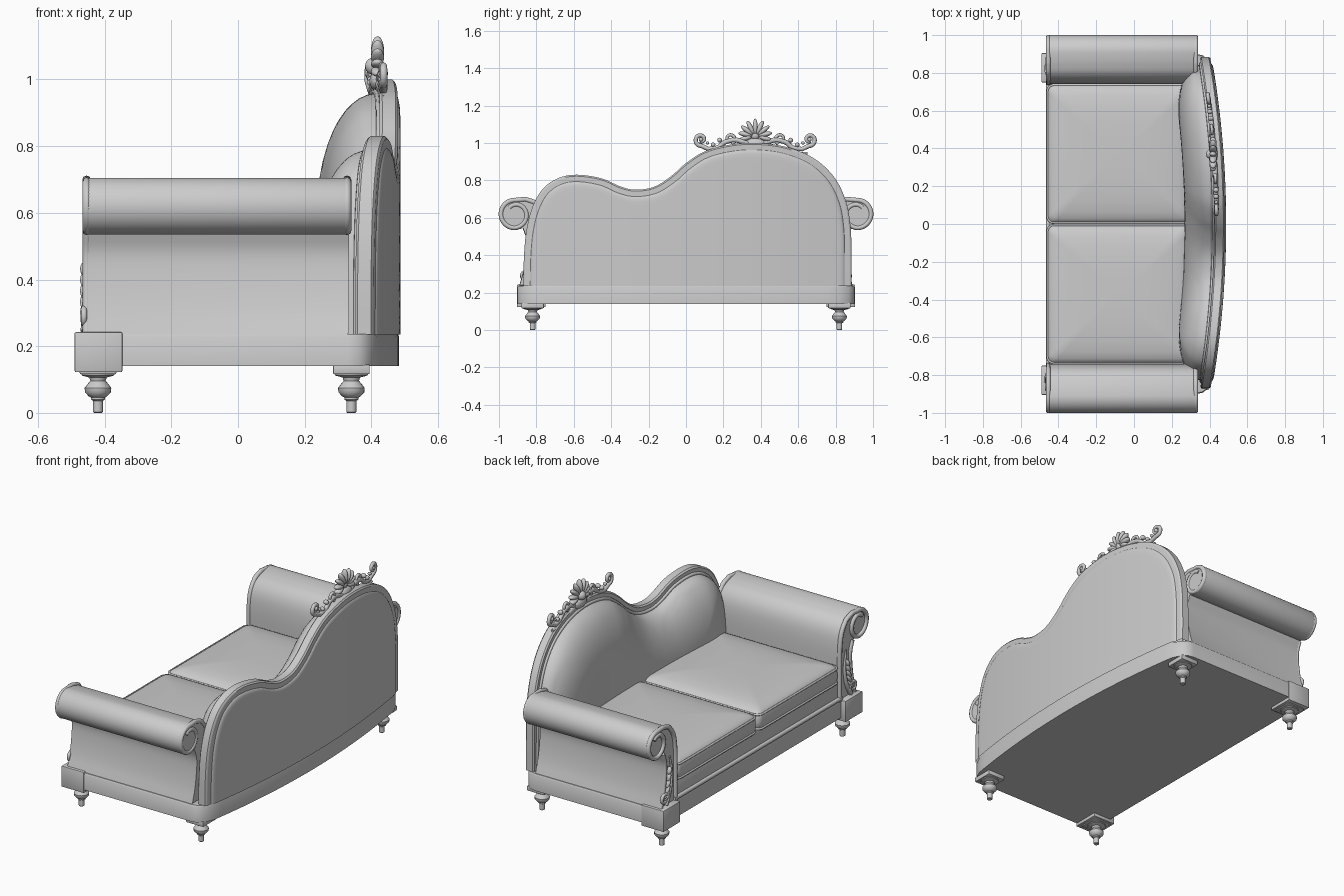
import bpy, bmesh, math
from mathutils import Matrix, Vector

if "Cube" in bpy.data.objects:
    bpy.data.objects.remove(bpy.data.objects["Cube"])

mat = bpy.data.materials.new("plain_grey")
mat.diffuse_color = (0.6, 0.6, 0.6, 1)
mat.use_nodes = True
mat.node_tree.nodes["Principled BSDF"].inputs["Base Color"].default_value = mat.diffuse_color


def finish(ob, angle=40):
    ob.data.materials.append(mat)
    bpy.ops.object.select_all(action='DESELECT')
    ob.select_set(True)
    bpy.context.view_layer.objects.active = ob
    if ob.type == 'CURVE':
        bpy.ops.object.convert(target='MESH')
    bpy.ops.object.shade_smooth_by_angle(angle=math.radians(angle))
    return ob


def from_bm(name, bm, angle=40):
    bmesh.ops.recalc_face_normals(bm, faces=bm.faces)
    me = bpy.data.meshes.new(name)
    bm.to_mesh(me)
    bm.free()
    ob = bpy.data.objects.new(name, me)
    bpy.context.collection.objects.link(ob)
    return finish(ob, angle)


def smooth_path(pts, n=6):
    """Catmull-Rom through the points."""
    P = [Vector(p) for p in pts]
    P = [2 * P[0] - P[1]] + P + [2 * P[-1] - P[-2]]
    out = []
    for a, b, c, d in zip(P, P[1:], P[2:], P[3:]):
        for k in range(n):
            t = k / n
            out.append(0.5 * (2 * b + (c - a) * t + (2 * a - 5 * b + 4 * c - d) * t * t
                              + (3 * b - a - 3 * c + d) * t ** 3))
    return out + [P[-2]]


def loft(name, rings, angle=40):
    """Skin closed rings of equal length and cap both ends."""
    bm = bmesh.new()
    R = [[bm.verts.new(p) for p in r] for r in rings]
    n = len(R[0])
    for a, b in zip(R, R[1:]):
        for i in range(n):
            bm.faces.new((a[i], a[(i + 1) % n], b[(i + 1) % n], b[i]))
    bm.faces.new(R[0])
    bm.faces.new(R[-1])
    return from_bm(name, bm, angle)


def tube(name, pts, r, r_end=None, closed=False):
    cu = bpy.data.curves.new(name, 'CURVE')
    cu.dimensions = '3D'
    cu.bevel_depth = 1
    cu.bevel_resolution = 2
    cu.use_fill_caps = True
    sp = cu.splines.new('POLY')
    sp.points.add(len(pts) - 1)
    r_end = r if r_end is None else r_end
    for i, p in enumerate(pts):
        sp.points[i].co = (*p, 1)
        sp.points[i].radius = r + (r_end - r) * i / len(pts)
    sp.use_cyclic_u = closed
    ob = bpy.data.objects.new(name, cu)
    bpy.context.collection.objects.link(ob)
    return finish(ob, 60)


def blob(name, loc, size, roll=0):
    bm = bmesh.new()
    m = Matrix.Translation(loc) @ Matrix.Rotation(roll, 4, 'X') @ Matrix.Diagonal((*size, 1))
    bmesh.ops.create_uvsphere(bm, u_segments=14, v_segments=8, radius=1, matrix=m)
    return from_bm(name, bm, 80)


def box(name, lo, hi, bevel=0.004):
    bm = bmesh.new()
    lo, hi = Vector(lo), Vector(hi)
    bmesh.ops.create_cube(bm, size=1, matrix=Matrix.Translation((lo + hi) / 2)
                          @ Matrix.Diagonal((*(hi - lo), 1)))
    bmesh.ops.bevel(bm, geom=bm.edges[:], offset=bevel, segments=2, affect='EDGES', profile=0.5)
    return from_bm(name, bm)


def spiral(c, r0, r1, a0, a1, n=28):
    return [Vector((c[0] + (r0 + (r1 - r0) * k / n) * math.cos(math.radians(a0 + (a1 - a0) * k / n)),
                    c[1] + (r0 + (r1 - r0) * k / n) * math.sin(math.radians(a0 + (a1 - a0) * k / n))))
            for k in range(n + 1)]


def bulge(y):
    return 0.08 * (1 - (y / 0.9) ** 2)


# Base rail with a bowed rear and rounded corners
back = [(0.40 + bulge(0.88 * k / 14) + 0.003, 0.88 * k / 14) for k in range(-13, 14)]
plan = [(-0.46, -0.9), (0.33, -0.9), (0.365, -0.893), (0.392, -0.87)] + back + \
       [(0.392, 0.87), (0.365, 0.893), (0.33, 0.9), (-0.46, 0.9)]
loft("base_rail", [[(x * s, y * s, z) for x, y in plan]
                   for s, z in ((1, 0.14), (1, 0.228), (0.994, 0.236))])
box("seat_rail", (-0.45, -0.76, 0.23), (0.38, 0.76, 0.35))
tube("rail_moulding", [(-0.455, -0.76, 0.25), (-0.455, 0.76, 0.25)], 0.012)

# Turned legs and corner blocks
LEG = [(0.012, 0), (0.015, 0.003), (0.015, 0.036), (0.021, 0.04), (0.021, 0.046), (0.028, 0.05),
       (0.039, 0.062), (0.04, 0.075), (0.03, 0.088), (0.023, 0.096), (0.026, 0.106),
       (0.048, 0.112), (0.052, 0.12), (0.052, 0.145)]
for s in (-1, 1):
    for x, nm in ((-0.42, "front"), (0.34, "rear")):
        loft(nm + "_leg", [[(x + r * math.cos(k * math.tau / 20), s * 0.82 + r * math.sin(k * math.tau / 20), z)
                            for k in range(20)] for r, z in LEG])
        box(nm + "_leg_plate", (x - 0.055, s * 0.82 - 0.06, 0.116), (x + 0.055, s * 0.82 + 0.06, 0.145))
    y0, y1 = sorted((s * 0.75, s * 0.904))
    box("corner_block", (-0.49, y0, 0.122), (-0.347, y1, 0.242))

# Scrolled arms
C = (0.915, 0.62)
outer = smooth_path([(0.89, 0.235), (0.868, 0.31), (0.853, 0.4), (0.85, 0.48), (0.871, 0.545)], 4)
roll = spiral(C, 0.085, 0.085, -112, 95, 26)
inner = smooth_path([(0.86, 0.699), (0.80, 0.676), (0.76, 0.625), (0.743, 0.54), (0.74, 0.4), (0.74, 0.235)], 4)
section = outer + roll + inner
for s in (-1, 1):
    mid = Vector((0.87, 0.55))
    rings = []
    for x, sc in ((-0.452, 0.985), (-0.446, 1), (0.325, 1), (0.333, 0.985)):
        rings.append([(x, s * (mid.x + (p.x - mid.x) * sc), mid.y + (p.y - mid.y) * sc) for p in section])
    loft("arm", rings)
    # spiral trim on both ends of each arm
    trim = inner[::-1] + spiral(C, 0.074, 0.074, 95, -90, 24) + spiral(C, 0.074, 0.045, -90, -310, 26)[1:]
    for x, nm in ((-0.454, "arm_front_trim"), (0.327, "arm_rear_trim")):
        tube(nm, [(x, s * (p.x + (0.006 if p.x < 0.8 else 0)), p.y) for p in trim], 0.013)
    tube("arm_outer_trim", [(-0.454, s * (p.x - 0.01), p.y) for p in outer], 0.012)
    # carved leaf on the arm front
    stem = smooth_path([(0.84, 0.245), (0.80, 0.32), (0.785, 0.42), (0.80, 0.51)], 5)
    tube("arm_leaf_stem", [(-0.458, s * p.x, p.y) for p in stem], 0.014, 0.004)
    curl = spiral((0.855, 0.285), 0.034, 0.008, 200, -280)
    tube("arm_leaf_curl", [(-0.462, s * p.x, p.y) for p in curl], 0.011, 0.006)
    for k in range(5):
        blob("arm_leaf", (-0.458, s * (0.832 - 0.006 * k), 0.30 + 0.033 * k),
             (0.016, 0.011, 0.034 - 0.003 * k), s * (0.7 - 0.1 * k))


# Seat cushions with piping
def round_rect(x0, x1, y0, y1, r, z):
    pts = []
    for cx, cy, a in ((x1 - r, y1 - r, 0), (x0 + r, y1 - r, 90), (x0 + r, y0 + r, 180), (x1 - r, y0 + r, 270)):
        pts += [(cx + r * math.cos(math.radians(a + 15 * k)), cy + r * math.sin(math.radians(a + 15 * k)), z)
                for k in range(7)]
    return pts


for s in (-1, 1):
    y0, y1 = sorted((s * 0.004, s * 0.738))
    rows = [(0.03, 0.338), (0.008, 0.345), (0, 0.36), (-0.002, 0.39), (0, 0.425), (0.006, 0.44), (0.025, 0.453),
            (0.06, 0.464), (0.12, 0.473), (0.2, 0.478), (0.3, 0.48)]
    rings = [round_rect(-0.46 + i, 0.30 - i, y0 + i, y1 - i, max(0.035 - i * 0.1, 0.01), z) for i, z in rows]
    loft("seat_cushion", rings, 60)
    for z in (0.352, 0.434):
        tube("cushion_piping", round_rect(-0.459, 0.299, y0 + 0.002, y1 - 0.002, 0.035, z), 0.006, closed=True)

# Backrest outline (y, z): low hump, dip, high hump
OUT = smooth_path([(-0.87, 0.235), (-0.866, 0.4), (-0.852, 0.54), (-0.82, 0.66), (-0.765, 0.755), (-0.68, 0.813),
                   (-0.58, 0.83), (-0.45, 0.81), (-0.35, 0.767), (-0.27, 0.75), (-0.17, 0.766), (-0.08, 0.822),
                   (0.0, 0.892), (0.1, 0.955), (0.23, 0.99), (0.37, 1.0), (0.53, 0.98), (0.68, 0.92),
                   (0.79, 0.82), (0.855, 0.69), (0.88, 0.55), (0.885, 0.4), (0.885, 0.235)], 5)


def inset(d):
    res = []
    for i, p in enumerate(OUT):
        t = (OUT[min(i + 1, len(OUT) - 1)] - OUT[max(i - 1, 0)]).normalized()
        res.append(p + Vector((t.y, -t.x)) * d)
    return res


def sheet(bm, rim, fx, rows=14):
    """Fan of rows from the rim down to the bottom line; fx(y, depth) gives x."""
    grid = []
    for j in range(rows + 1):
        t = (j / rows) ** 1.8
        row = []
        for p in rim:
            q = p.lerp(Vector((p.x * 0.6, 0.235)), t)
            d = min((q - o).length for o in rim)
            row.append(bm.verts.new((fx(q.x, d), q.x, q.y)))
        grid.append(row)
    for a, b in zip(grid, grid[1:]):
        for i in range(len(rim) - 1):
            bm.faces.new((a[i], a[i + 1], b[i + 1], b[i]))
    return grid[0]


def dome(d, w):
    return math.sqrt(max(0, 1 - (1 - min(d / w, 1)) ** 2))


# Backrest frame
bm = bmesh.new()
a = sheet(bm, inset(0.008), lambda y, d: 0.345 + bulge(y))
e1, e2 = ([bm.verts.new((x + bulge(p.x), p.x, p.y)) for p in OUT] for x in (0.353, 0.393))
b = sheet(bm, inset(0.008), lambda y, d: 0.40 + bulge(y))
for u, v in ((a, e1), (e1, e2), (e2, b)):
    for i in range(len(OUT) - 1):
        bm.faces.new((u[i], u[i + 1], v[i + 1], v[i]))
from_bm("back_frame", bm)

# Padded front, slightly raised rear panel and piping
bm = bmesh.new()
sheet(bm, inset(0.042), lambda y, d: 0.347 + bulge(y) - 0.16 * dome(d, 0.3), 18)
from_bm("back_pad", bm, 80)
bm = bmesh.new()
sheet(bm, inset(0.036), lambda y, d: 0.399 + bulge(y) + 0.009 * dome(d, 0.03))
from_bm("rear_panel", bm, 60)
tube("back_piping", [(0.343 + bulge(p.x), p.x, p.y) for p in inset(0.038)], 0.009)

# Carved crest: shell and scrolls on the high hump
Y0 = 0.37


def crest(pts, s):
    return [(0.357 + bulge(Y0 + s * p[0]), Y0 + s * p[0], p[1]) for p in pts]


X0 = 0.352 + bulge(Y0)
for k in range(9):
    ang = math.radians(-15 + 210 * k / 8)
    ln = 0.05 - 0.01 * abs(k - 4) / 4
    blob("crest_shell_lobe", (X0, Y0 + 0.054 * math.cos(ang), 1.037 + 0.048 * math.sin(ang)),
         (0.02, ln * 0.9, 0.0135), ang)
blob("crest_boss", (X0 - 0.012, Y0, 1.04), (0.026, 0.026, 0.026))
blob("crest_foot", (X0, Y0, 0.995), (0.025, 0.06, 0.03))
for s in (-1, 1):
    path = smooth_path([(0.03, 0.99), (0.10, 1.015), (0.16, 1.005), (0.20, 0.975), (0.25, 0.967)], 5)
    end = spiral((0.29, 1.018), 0.034, 0.01, -95, 290)
    tube("crest_scroll", crest(path + end, s), 0.014, 0.009)
    tube("crest_small_scroll", crest(spiral((0.135, 1.022), 0.03, 0.006, 250, -170), s), 0.01, 0.007)
    low = smooth_path([(0.06, 0.985), (0.15, 0.965), (0.22, 0.945), (0.28, 0.945)], 5)
    tube("crest_lower_leaf", crest(low, s), 0.016, 0.006)
    for y, z, r in ((0.29, 1.018, 0.012), (0.19, 1.015, 0.013), (0.225, 0.99, 0.012), (0.255, 1.0, 0.009)):
        blob("crest_bead", crest([(y, z)], s)[0], (r * 1.2, r, r))
